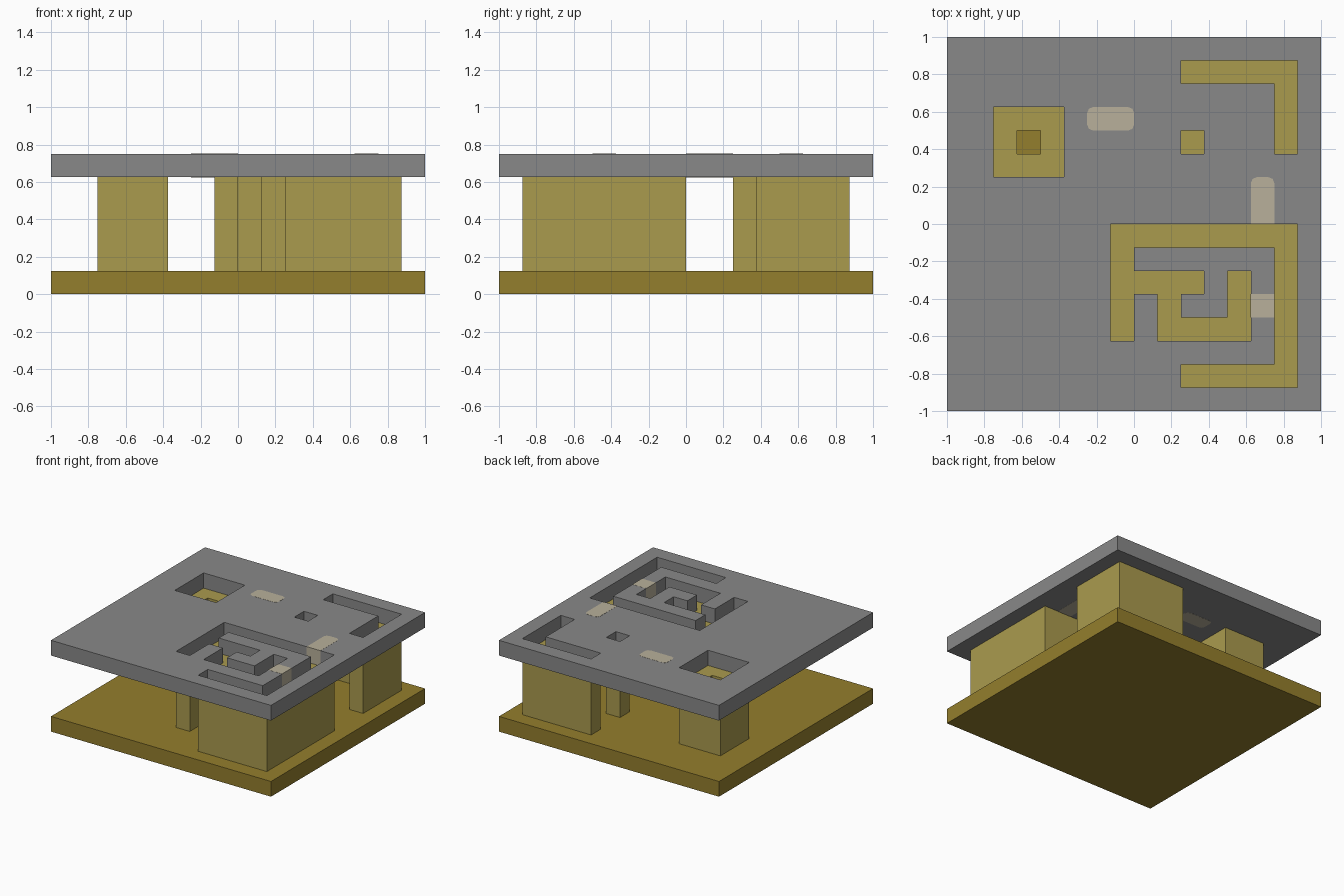
import bpy, bmesh

U = 0.125  # layout grid unit

cube = bpy.data.objects.get("Cube")
if cube:
    bpy.data.objects.remove(cube, do_unlink=True)


def material(name, rgb):
    mat = bpy.data.materials.new(name)
    mat.use_nodes = True
    mat.diffuse_color = (*rgb, 1)
    mat.node_tree.nodes["Principled BSDF"].inputs["Base Color"].default_value = (*rgb, 1)
    return mat


grey = material("slab grey", (0.25, 0.25, 0.25))
bronze = material("dark ochre", (0.296, 0.209, 0.026))
ochre = material("light ochre", (0.402, 0.328, 0.076))
beige = material("pale beige", (0.479, 0.434, 0.328))


def finish(bm, name, mat):
    bmesh.ops.recalc_face_normals(bm, faces=bm.faces)
    mesh = bpy.data.meshes.new(name)
    bm.to_mesh(mesh)
    bm.free()
    mesh.materials.append(mat)
    obj = bpy.data.objects.new(name, mesh)
    bpy.context.collection.objects.link(obj)
    return obj


def cells(*rects):
    """Grid cells covered by rectangles given as x0, y0, x1, y1."""
    return {(x, y) for x0, y0, x1, y1 in rects
            for x in range(x0, x1) for y in range(y0, y1)}


def extrude_plan(name, plan, z0, z1, mat):
    """Extrude a floor plan made of grid cells into one clean solid."""
    bm = bmesh.new()
    for x, y in sorted(plan):
        corners = ((x, y), (x + 1, y), (x + 1, y + 1), (x, y + 1))
        bm.faces.new([bm.verts.new((a * U, b * U, z0)) for a, b in corners])
    bmesh.ops.remove_doubles(bm, verts=bm.verts, dist=0.001)
    top = bmesh.ops.extrude_face_region(bm, geom=bm.faces[:], use_keep_orig=True)["geom"]
    for v in top:
        if isinstance(v, bmesh.types.BMVert):
            v.co.z = z1
    bmesh.ops.recalc_face_normals(bm, faces=bm.faces)
    bmesh.ops.dissolve_limit(bm, angle_limit=0.01, verts=bm.verts, edges=bm.edges)
    return finish(bm, name, mat)


def inlay(name, x0, y0, x1, y1, rounded):
    """Block set through the slab, with its chosen upright edges rounded."""
    bm = bmesh.new()
    bmesh.ops.create_cube(bm, size=1)
    for v in bm.verts:
        v.co = (x1 if v.co.x > 0 else x0, y1 if v.co.y > 0 else y0,
                0.751 if v.co.z > 0 else 0.624)
    edges = [e for e in bm.edges
             if abs(e.verts[0].co.z - e.verts[1].co.z) > 0.1 and rounded(e.verts[0].co)]
    if edges:
        bmesh.ops.bevel(bm, geom=edges, offset=0.03, segments=2, profile=0.5, affect='EDGES')
    return finish(bm, name, beige)


# Floor plans of the walls
maze = cells((-1, -1, 7, 0), (6, -7, 7, 0), (2, -7, 7, -6), (-1, -5, 0, 0),
             (0, -3, 3, -2), (1, -5, 2, -3), (1, -5, 5, -4), (4, -5, 5, -2))
corner = cells((2, 6, 7, 7), (6, 3, 7, 7))
post = cells((2, 3, 3, 4))
tower = cells((-6, 2, -3, 5))
tower_shaft = cells((-5, 3, -4, 4))
whole = cells((-8, -8, 8, 8))

# Base and upright walls
extrude_plan("base_slab", whole, 0, U, bronze)
for name, plan in (("maze_wall", maze), ("corner_wall", corner),
                   ("square_post", post), ("hollow_tower", tower - tower_shaft)):
    extrude_plan(name, plan, U, 5 * U, ochre)

# Upper slab, open above every wall
extrude_plan("upper_slab", whole - maze - corner - post - tower, 5 * U, 6 * U, grey)

# Pale inlays in the upper slab
inlay("back_inlay", -0.25, 0.5, 0, 0.625, lambda p: True)
inlay("side_inlay", 0.625, -0.001, 0.75, 0.25, lambda p: p.y > 0.1)
inlay("channel_inlay", 0.624, -0.5, 0.751, -0.375, lambda p: False)
